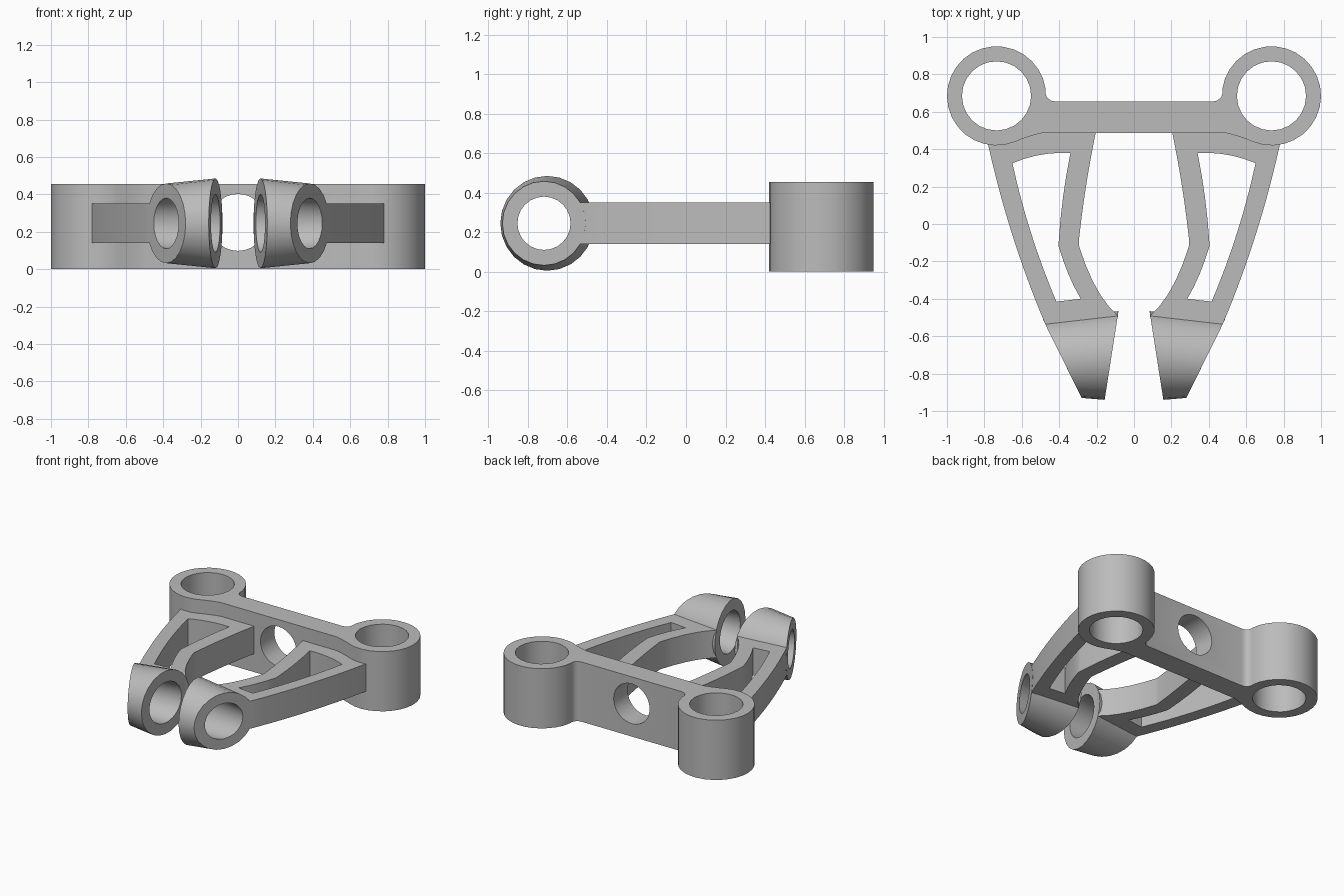
import bpy, bmesh, math
from mathutils import Vector

cube = bpy.data.objects.get("Cube")
if cube:
    bpy.data.objects.remove(cube, do_unlink=True)

grey = bpy.data.materials.new("plain_grey")
grey.use_nodes = True
COLOUR = (0.5, 0.5, 0.5, 1)
grey.diffuse_color = COLOUR
grey.node_tree.nodes["Principled BSDF"].inputs["Base Color"].default_value = COLOUR


def add_mesh(name, mesh):
    mesh.materials.clear()
    mesh.materials.append(grey)
    ob = bpy.data.objects.new(name, mesh)
    bpy.context.collection.objects.link(ob)
    return ob


def plate(name, loops, z0, z1):
    """Extrude closed outlines; inner loops become holes."""
    curve = bpy.data.curves.new(name, 'CURVE')
    curve.dimensions = '2D'
    curve.fill_mode = 'BOTH'
    curve.extrude = (z1 - z0) / 2
    for loop in loops:
        spline = curve.splines.new('POLY')
        spline.points.add(len(loop) - 1)
        for p, (x, y) in zip(spline.points, loop):
            p.co = (x, y, 0, 1)
        spline.use_cyclic_u = True
    tmp = bpy.data.objects.new(name + "_outline", curve)
    bpy.context.collection.objects.link(tmp)
    deps = bpy.context.evaluated_depsgraph_get()
    mesh = bpy.data.meshes.new_from_object(tmp.evaluated_get(deps))
    bpy.data.objects.remove(tmp, do_unlink=True)
    bm = bmesh.new()
    bm.from_mesh(mesh)
    bmesh.ops.remove_doubles(bm, verts=bm.verts, dist=1e-4)
    bmesh.ops.translate(bm, verts=bm.verts, vec=(0, 0, (z0 + z1) / 2))
    bmesh.ops.recalc_face_normals(bm, faces=bm.faces)
    bm.to_mesh(mesh)
    bm.free()
    return add_mesh(name, mesh)


def arc(cx, cy, r, a0, a1, n):
    angles = [math.radians(a0 + (a1 - a0) * i / n) for i in range(n + 1)]
    return [(cx + r * math.cos(a), cy + r * math.sin(a)) for a in angles]


def bow(a, mid, b, n=6):
    """Smooth curve from a to b passing through mid."""
    a, mid, b = Vector(a), Vector(mid), Vector(b)
    c = 2 * mid - (a + b) / 2
    ts = [i / n for i in range(n + 1)]
    return [tuple(a * (1 - t) ** 2 + c * 2 * t * (1 - t) + b * t * t) for t in ts]


def mirror(ob):
    ob.modifiers.new("mirror", 'MIRROR').use_axis[0] = True


def smooth(ob):
    bpy.ops.object.select_all(action='DESELECT')
    ob.select_set(True)
    bpy.context.view_layer.objects.active = ob
    bpy.ops.object.shade_smooth_by_angle(angle=math.radians(30))


# Rear crossbar with a vertical sleeve at each end
PX, PY = 0.735, 0.685
half = bow((0.42, 0.655), (0.457, 0.668), (0.473, 0.70), 4)
half += arc(PX, PY, 0.265, 172, -100, 22)
half += bow((0.64, 0.438), (0.57, 0.465), (0.49, 0.487), 3)
outline = half + [(-x, y) for x, y in reversed(half)]
holes = [arc(s * PX, PY, 0.185, 0, 345, 23) for s in (-1, 1)]
crossbar = plate("rear_crossbar", [outline] + holes, 0, 0.455)

# Bore through the middle of the crossbar
bpy.ops.mesh.primitive_cylinder_add(vertices=28, radius=0.152, depth=0.6,
                                    location=(0, 0.57, 0.25),
                                    rotation=(math.pi / 2, 0, 0))
cutter = bpy.context.object
cutter.name = "bore_cutter"
cutter.data.materials.append(grey)
cutter.hide_render = True
cut = crossbar.modifiers.new("bore", 'BOOLEAN')
cut.operation = 'DIFFERENCE'
cut.solver = 'EXACT'
cut.object = cutter
bpy.context.view_layer.objects.active = crossbar
bpy.ops.object.modifier_apply(modifier="bore")
bpy.data.objects.remove(cutter, do_unlink=True)
smooth(crossbar)

# Curved arms with a long window
outer = bow((0.78, 0.425), (0.65, -0.06), (0.475, -0.535), 10)
inner = bow((0.085, -0.49), (0.20, -0.345), (0.295, -0.115), 5)
inner += bow((0.295, -0.09), (0.257, 0.20), (0.205, 0.487), 5)
root = [(0.20, 0.53), (0.50, 0.53), (0.60, 0.48), (0.77, 0.45)]
tip = [(0.46, -0.56), (0.092, -0.515)]
window = bow((0.34, 0.38), (0.50, 0.37), (0.65, 0.325), 5)
window += bow((0.65, 0.325), (0.55, -0.05), (0.415, -0.415), 8)[1:]
window += bow((0.285, -0.40), (0.35, -0.27), (0.403, -0.12), 4)
window += bow((0.403, -0.10), (0.38, 0.14), (0.34, 0.38), 4)[:-1]
arms = plate("arms", [outer + tip + inner + root, window], 0.14, 0.35)
mirror(arms)
smooth(arms)

# Tapered front eyes: tubes lofted between two tilted end faces
N = 24
ENDS = [  # centre, direction of the face, outer (wide, high), hole (wide, high)
    ((0.12, -0.703, 0.245), (-0.154, 0.988, 0), (0.24, 0.24), (0.16, 0.155)),
    ((0.384, -0.719, 0.245), (0.443, 0.897, 0), (0.235, 0.213), (0.15, 0.135)),
]
bm = bmesh.new()


def ring(end, k):
    c, d = Vector(end[0]), Vector(end[1])
    w, h = end[k]
    turn = [2 * math.pi * i / N for i in range(N)]
    return [bm.verts.new(c + d * w * math.cos(a) + Vector((0, 0, h * math.sin(a))))
            for a in turn]


rings = [ring(ENDS[0], 2), ring(ENDS[1], 2), ring(ENDS[1], 3), ring(ENDS[0], 3)]
for r in range(4):
    a, b = rings[r], rings[(r + 1) % 4]
    for i in range(N):
        j = (i + 1) % N
        bm.faces.new((a[i], a[j], b[j], b[i]))
bmesh.ops.recalc_face_normals(bm, faces=bm.faces)
mesh = bpy.data.meshes.new("front_eyes")
bm.to_mesh(mesh)
bm.free()
eyes = add_mesh("front_eyes", mesh)
mirror(eyes)
smooth(eyes)
